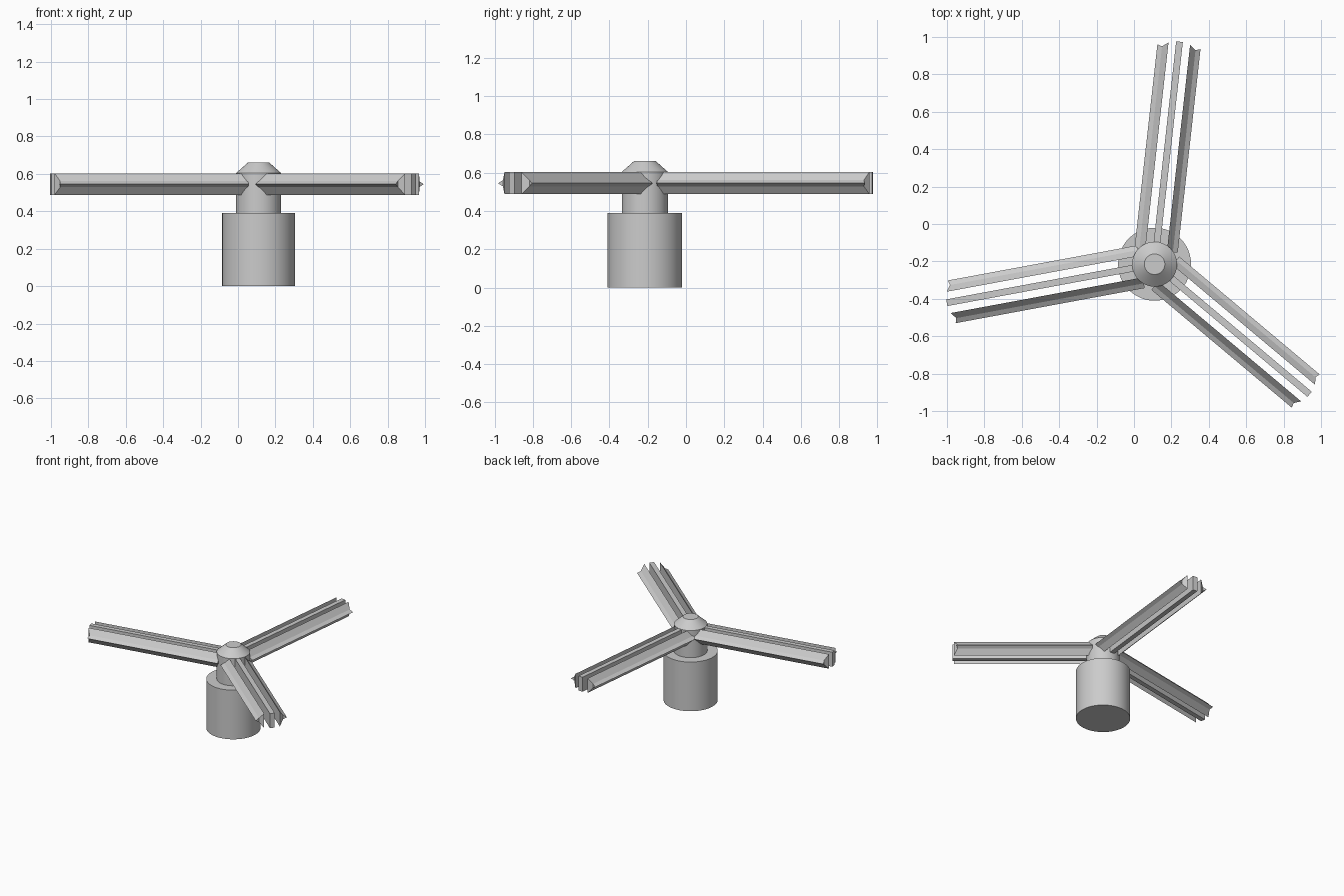
import bpy, bmesh, math
from mathutils import Matrix, Vector

if "Cube" in bpy.data.objects:
    bpy.data.objects.remove(bpy.data.objects["Cube"])

HUB = Vector((0.11, -0.215, 0))


def finish(name, bm):
    bmesh.ops.recalc_face_normals(bm, faces=bm.faces)
    mesh = bpy.data.meshes.new(name)
    bm.to_mesh(mesh)
    bm.free()
    ob = bpy.data.objects.new(name, mesh)
    bpy.context.collection.objects.link(ob)
    return ob


def lathe(name, profile, segments=48):
    bm = bmesh.new()
    rings = [[bm.verts.new((r * math.cos(a), r * math.sin(a), z))
              for a in (2 * math.pi * i / segments for i in range(segments))]
             for r, z in profile]
    for lo, hi in zip(rings, rings[1:]):
        for i in range(segments):
            j = (i + 1) % segments
            bm.faces.new((lo[i], lo[j], hi[j], hi[i]))
    bm.faces.new(rings[0][::-1])
    bm.faces.new(rings[-1])
    ob = finish(name, bm)
    ob.location = HUB
    bpy.context.view_layer.objects.active = ob
    ob.select_set(True)
    bpy.ops.object.shade_smooth_by_angle(angle=math.radians(30))
    ob.select_set(False)
    return ob


def slat(name, section, start, length, angle):
    # section points: sideways offset, height, end setback
    bm = bmesh.new()
    near = [bm.verts.new((start, s, z)) for s, z, d in section]
    far = [bm.verts.new((length - d, s, z)) for s, z, d in section]
    n = len(section)
    for i in range(n):
        j = (i + 1) % n
        bm.faces.new((near[i], near[j], far[j], far[i]))
    caps = [bm.faces.new(near[::-1]), bm.faces.new(far)]
    bmesh.ops.triangulate(bm, faces=caps)
    bm.transform(Matrix.Translation(HUB) @ Matrix.Rotation(math.radians(angle), 4, 'Z'))
    return finish(name, bm)


# Base drum and neck with its bevelled cap
lathe("base_drum", [(0.195, 0), (0.195, 0.39)])
lathe("neck", [(0.12, 0.38), (0.12, 0.605), (0.055, 0.662)])

# Arms: a flat centre slat between two outward-pointing ridged slats
LOW, MID, TOP = 0.488, 0.545, 0.603
centre = [(-0.018, LOW, 0), (0.018, LOW, 0), (0.018, TOP, 0), (-0.018, TOP, 0)]
ridge = [(0.058, LOW, 0.01), (0.09, MID - 0.016, 0.035), (0.116, MID, 0.027),
         (0.09, MID + 0.016, 0.035), (0.058, TOP, 0.01)]

for label, angle, length in (("back", 83.6, 1.197), ("left", 190.5, 1.13), ("right", 320, 1.082)):
    slat(label + "_arm_centre_slat", centre, 0.05, length, angle)
    for side, sign in (("a", 1), ("b", -1)):
        section = [(s * sign, z, d) for s, z, d in ridge]
        slat(f"{label}_arm_ridged_slat_{side}", section, 0.075, length, angle)
